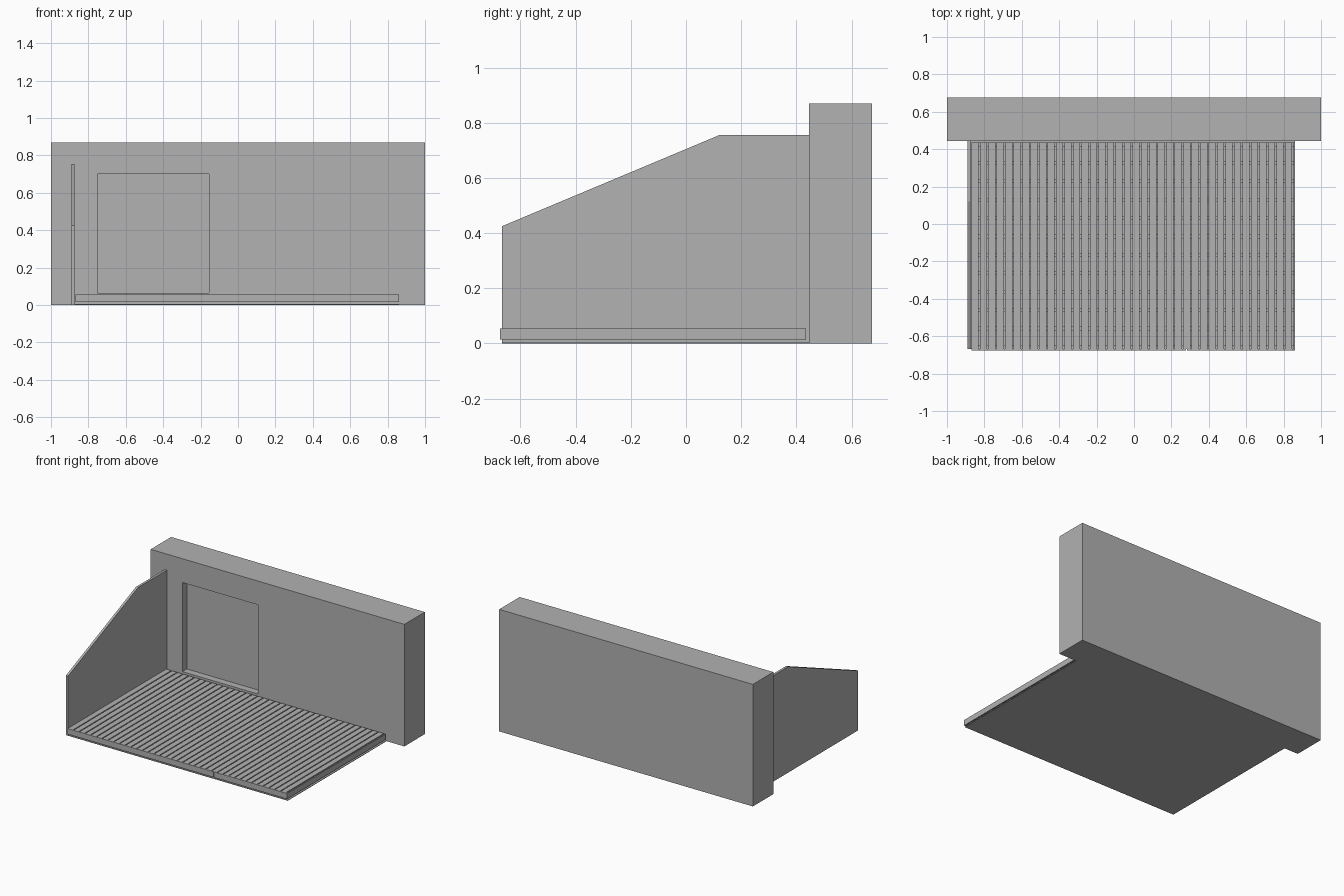
import bpy
import bmesh

cube = bpy.data.objects.get("Cube")
if cube:
    bpy.data.objects.remove(cube, do_unlink=True)

grey = bpy.data.materials.new("plain_grey")
grey.use_nodes = True
colour = (0.445, 0.445, 0.445, 1)
grey.diffuse_color = colour
grey.node_tree.nodes["Principled BSDF"].inputs["Base Color"].default_value = colour


def finish(name, bm):
    bmesh.ops.recalc_face_normals(bm, faces=bm.faces)
    mesh = bpy.data.meshes.new(name)
    bm.to_mesh(mesh)
    bm.free()
    mesh.materials.append(grey)
    obj = bpy.data.objects.new(name, mesh)
    bpy.context.collection.objects.link(obj)
    return obj


def add_box(bm, x, y, z):
    verts = bmesh.ops.create_cube(bm, size=1)["verts"]
    for v in verts:
        v.co = [lo + (c + 0.5) * (hi - lo) for c, (lo, hi) in zip(v.co, (x, y, z))]


def boxes(name, *spans):
    bm = bmesh.new()
    for span in spans:
        add_box(bm, *span)
    return finish(name, bm)


LEFT, RIGHT, FRONT, BACK = -0.87, 0.86, -0.667, 0.435
WALL_Y, EDGE = 0.445, 0.008

# House wall with a shallow doorway recess
wall = boxes("house_wall", ((-1, 1), (WALL_Y, 0.675), (0, 0.87)))
cutter = boxes("doorway_cutter", ((-0.75, -0.155), (WALL_Y - 0.1, WALL_Y + 0.05), (0.065, 0.7)))
cutter.hide_render = True
cutter.hide_viewport = True
cutter.display_type = 'WIRE'
cut = wall.modifiers.new("doorway", 'BOOLEAN')
cut.operation = 'DIFFERENCE'
cut.solver = 'EXACT'
cut.object = cutter
bpy.context.view_layer.objects.active = wall
bpy.ops.object.modifier_apply(modifier=cut.name)
bpy.data.objects.remove(cutter, do_unlink=True)

# Side screen with a sloping top
bm = bmesh.new()
profile = [(FRONT, 0), (WALL_Y, 0), (WALL_Y, 0.755), (0.12, 0.755), (FRONT, 0.425)]
face = bm.faces.new([bm.verts.new((-0.89, y, z)) for y, z in profile])
side = bmesh.ops.extrude_face_region(bm, geom=[face])["geom"]
for v in side:
    if isinstance(v, bmesh.types.BMVert):
        v.co.x += 0.017
finish("side_screen", bm)

# Thin ground sheet
boxes("ground_sheet", ((LEFT - 0.003, RIGHT), (FRONT, WALL_Y), (0, 0.004)))

# Deck boards running from the wall to the front
count = 38
pitch = (RIGHT - EDGE - LEFT) / count
gap = 0.007
boxes("deck_boards", *[
    ((LEFT + i * pitch, LEFT + (i + 1) * pitch - gap), (FRONT, BACK), (0.043, 0.055))
    for i in range(count)])

# Joists under the boards
joists = 12
step = (BACK - FRONT - 0.02) / (joists - 1)
boxes("joists", *[
    ((LEFT, RIGHT - EDGE), (FRONT + i * step, FRONT + i * step + 0.02), (0.015, 0.043))
    for i in range(joists)])

# Fascia along the front, in two lengths, and along the open side
rim = (0.015, 0.055)
boxes("front_fascia",
      ((LEFT, 0.279), (FRONT - EDGE, FRONT), rim),
      ((0.283, RIGHT), (FRONT - EDGE, FRONT), rim))
boxes("side_fascia", ((RIGHT - EDGE, RIGHT), (FRONT, BACK), rim))
